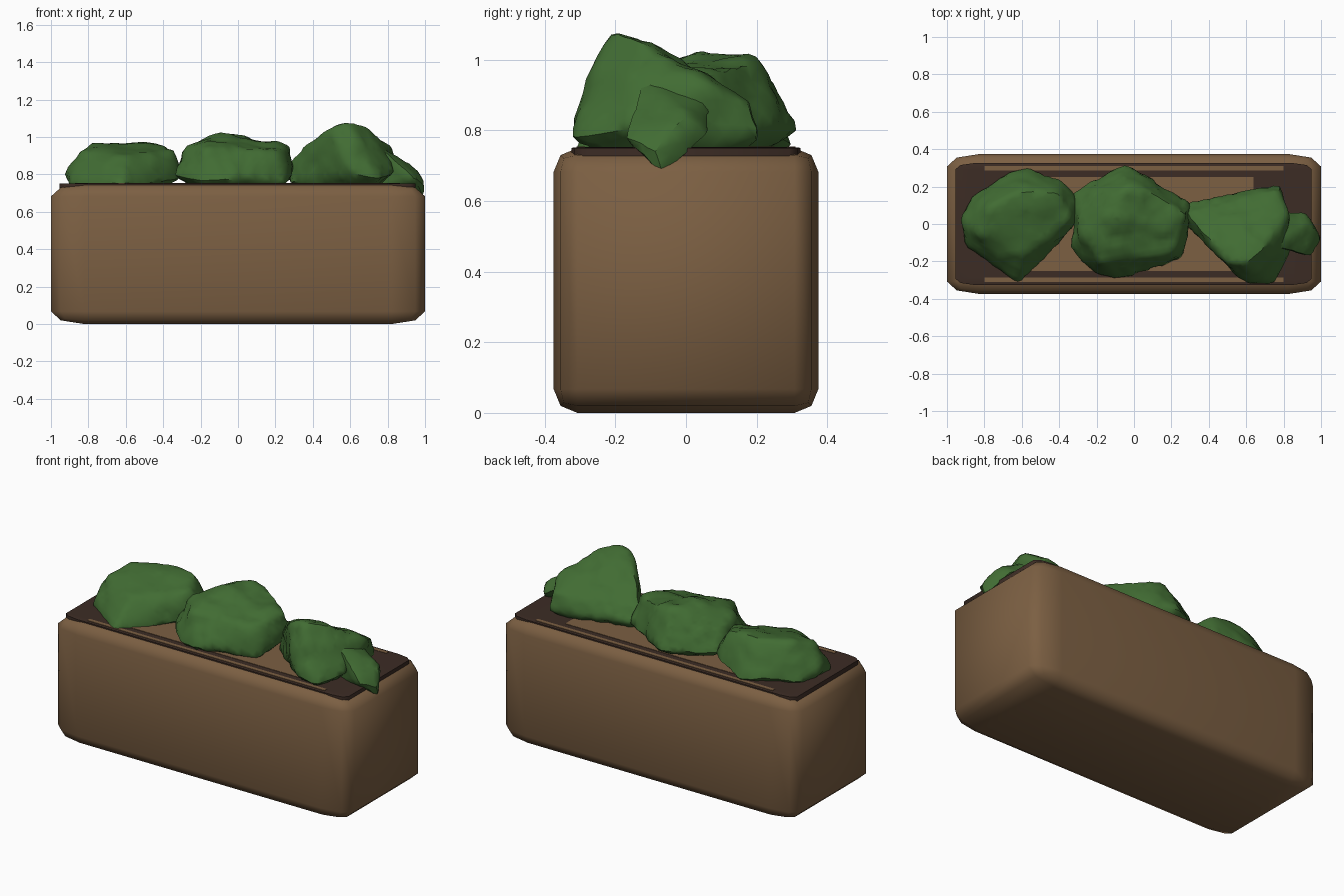
import bpy, bmesh
from mathutils import Vector, noise

if "Cube" in bpy.data.objects:
    bpy.data.objects.remove(bpy.data.objects["Cube"], do_unlink=True)


def material(name, colour):
    mat = bpy.data.materials.new(name)
    mat.use_nodes = True
    mat.diffuse_color = (*colour, 1)
    mat.node_tree.nodes["Principled BSDF"].inputs["Base Color"].default_value = (*colour, 1)
    return mat


wood = material("warm brown", (0.2, 0.115, 0.055))
earth = material("dark earth", (0.045, 0.025, 0.018))
leaf = material("leaf green", (0.053, 0.15, 0.033))


def finish(name, bm, mat, angle):
    bmesh.ops.recalc_face_normals(bm, faces=bm.faces[:])
    mesh = bpy.data.meshes.new(name)
    bm.to_mesh(mesh)
    bm.free()
    mesh.materials.append(mat)
    obj = bpy.data.objects.new(name, mesh)
    bpy.context.collection.objects.link(obj)
    bpy.ops.object.select_all(action="DESELECT")
    obj.select_set(True)
    bpy.context.view_layer.objects.active = obj
    bpy.ops.object.shade_smooth_by_angle(angle=angle)
    return obj


def rounded_box(name, low, high, mat, bevel=0.0):
    """Unit cube, bevelled before stretching so the rounding stretches too."""
    low, high = Vector(low), Vector(high)
    bm = bmesh.new()
    bmesh.ops.create_cube(bm, size=2)
    if bevel:
        bmesh.ops.bevel(bm, geom=bm.edges[:], offset=bevel, segments=2,
                        profile=0.5, affect="EDGES")
    bmesh.ops.scale(bm, vec=(high - low) / 2, verts=bm.verts)
    bmesh.ops.translate(bm, vec=(high + low) / 2, verts=bm.verts)
    return finish(name, bm, mat, 1.0)


def bush(name, points, rough=0.014, seed=0):
    """Craggy clump: hull of its main corners, refined and roughened."""
    bm = bmesh.new()
    for p in points:
        bm.verts.new(p)
    hull = bmesh.ops.convex_hull(bm, input=bm.verts[:])
    spare = {v for v in hull["geom_interior"] + hull["geom_unused"]
             if isinstance(v, bmesh.types.BMVert)}
    bmesh.ops.delete(bm, geom=list(spare), context="VERTS")
    for limit in (0.3, 0.15, 0.08, 0.05):
        long_edges = [e for e in bm.edges if e.calc_length() > limit]
        bmesh.ops.subdivide_edges(bm, edges=long_edges, cuts=1)
        bmesh.ops.triangulate(bm, faces=bm.faces[:])
    for _ in range(2):
        bmesh.ops.smooth_vert(bm, verts=bm.verts[:], factor=0.3,
                              use_axis_x=True, use_axis_y=True, use_axis_z=True)
    bm.normal_update()
    shift = Vector((seed, seed, seed))
    moves = [(v, v.normal * (0.006 + rough * (noise.noise(v.co * 7 + shift)
              + 0.6 * noise.noise(v.co * 17 + shift)))) for v in bm.verts]
    for v, move in moves:
        v.co += move
    return finish(name, bm, leaf, 0.7)


# Planter trough and its soil
rounded_box("planter_box", (-1, -0.375, 0), (1, 0.375, 0.75), wood, 0.18)
rounded_box("soil", (-0.955, -0.325, 0.7), (0.95, 0.325, 0.753), earth, 0.1)

# Bare panel and narrow slats showing through the soil
rounded_box("soil_panel", (-0.66, -0.25, 0.75), (0.64, 0.25, 0.755), wood)
for side, label in ((1, "back"), (-1, "front")):
    ys = sorted((side * 0.286, side * 0.31))
    rounded_box(label + "_slat", (-0.8, ys[0], 0.75), (0.8, ys[1], 0.755), wood)

# Shrubs, from the model's right to its left
bush("right_bush", [
    (-.92, .02, .80), (-.89, -.13, .74), (-.88, .12, .76), (-.70, .27, .78),
    (-.57, .30, .76), (-.38, .24, .80), (-.31, .15, .80), (-.31, 0, .78),
    (-.62, -.32, .74), (-.84, -.05, .92), (-.60, -.17, .90), (-.34, .03, .93),
    (-.78, .08, .96), (-.62, .17, .97), (-.40, .16, .96), (-.6, 0, .6)],
    seed=2)
bush("middle_bush", [
    (-.33, .17, .80), (-.33, -.12, .80), (-.20, .22, .82), (-.05, .32, .80),
    (.29, .11, .80), (.29, -.08, .78), (.25, -.18, .76), (-.07, -.28, .78),
    (-.22, -.28, .76), (-.27, -.05, .95), (-.18, -.20, .93), (.22, -.14, .93),
    (.28, .05, .95), (-.12, .03, 1.01), (-.05, .20, 1.01), (.08, .18, .99),
    (0, 0, .6)], rough=0.02, seed=5)
bush("left_bush", [
    (.28, .10, .80), (.28, 0, .76), (.29, .05, .87), (.78, .20, .78),
    (.78, .18, .88), (.82, .08, .92), (.62, -.33, .80), (.75, -.31, .78),
    (.83, -.18, .80), (.42, -.10, 1.0), (.50, -.20, 1.05), (.60, -.21, 1.08),
    (.68, -.14, 1.05), (.78, -.05, .97), (.60, 0, .99), (.6, -.05, .6)],
    rough=0.018, seed=9)
bush("left_bush_shoot", [
    (.74, .08, .90), (.92, .06, .79), (.94, 0, .84), (1.0, -.09, .74),
    (.99, -.07, .68), (.94, -.17, .78), (.76, -.12, .94), (.75, -.1, .72)],
    rough=0.01, seed=4)
